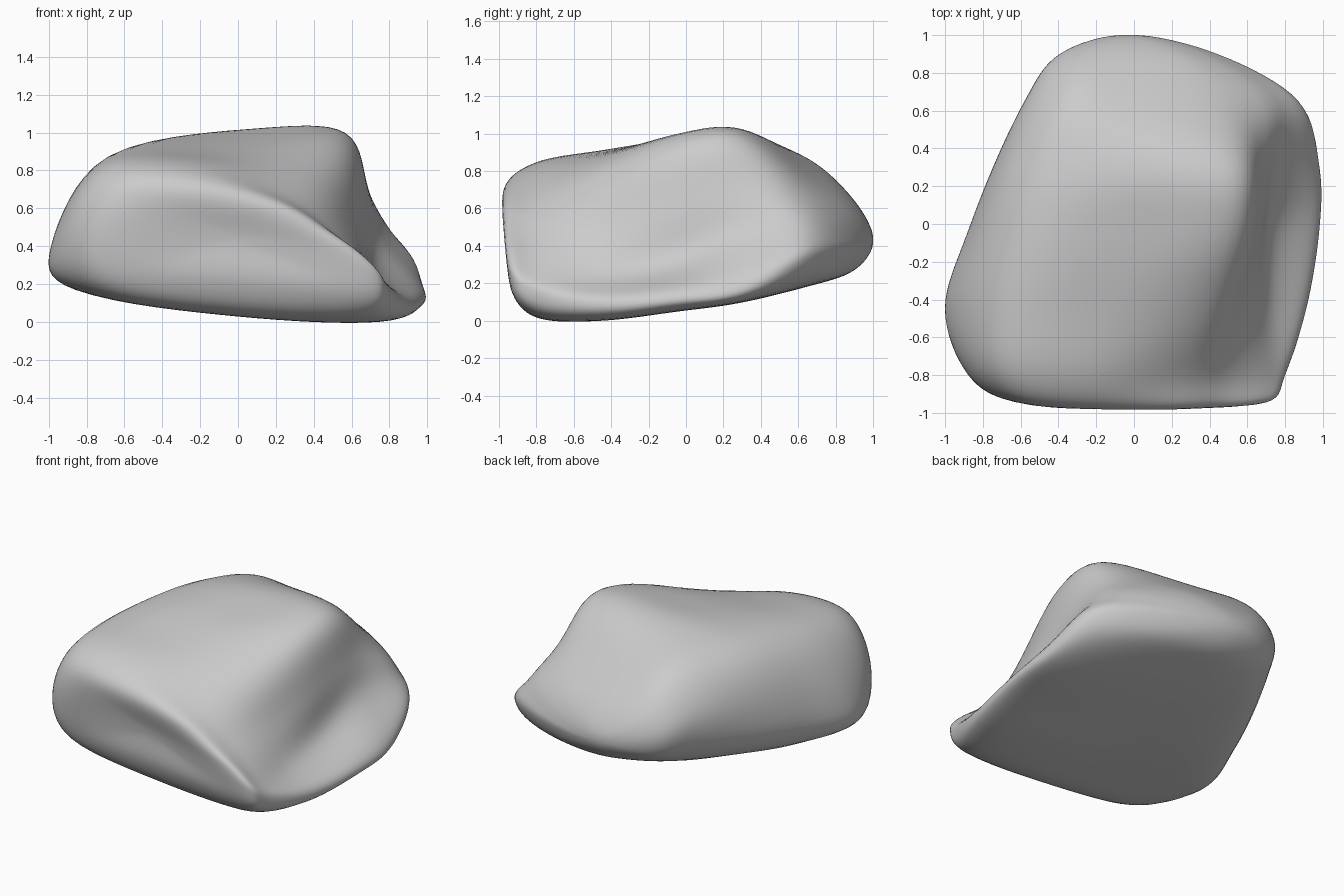
import bpy
import bmesh
from mathutils import Vector

default_cube = bpy.data.objects.get("Cube")
if default_cube:
    bpy.data.objects.remove(default_cube, do_unlink=True)

STEPS = 8

# Cross-sections from front to back: depth, then (x, z) points in hundredths.
# Each runs: bottom right, lip, shelf, wall, top right, top, top left, side, bottom left, bottom.
sections = [
    (-95, [(58, 17), (67, 27), (59, 38), (42, 49), (18, 62),
           (-20, 70), (-50, 68), (-62, 48), (-52, 27), (0, 21)]),
    (-80, [(68, 2), (80, 15), (72, 27), (52, 46), (26, 67),
           (-20, 83), (-69, 81), (-88, 46), (-74, 16), (0, 4)]),
    (-45, [(78, 0), (91, 11), (72, 25), (60, 49), (42, 81),
           (-15, 90), (-72, 86), (-99, 41), (-88, 17), (0, 4)]),
    (-5, [(85, 5), (97, 15), (72, 32), (67, 62), (55, 97),
          (3, 98), (-62, 91), (-87, 50), (-77, 18), (0, 8)]),
    (30, [(85, 10), (98, 19), (77, 45), (69, 70), (56, 99),
          (12, 102), (-52, 91), (-74, 55), (-63, 22), (10, 12)]),
    (65, [(70, 20), (88, 34), (79, 48), (65, 62), (40, 76),
          (-3, 85), (-38, 85), (-58, 58), (-46, 27), (10, 19)]),
    (90, [(30, 29), (44, 38), (42, 45), (34, 53), (20, 60),
          (-5, 64), (-29, 63), (-40, 50), (-32, 35), (0, 27)]),
]
front_pole = Vector((-0.02, -0.935, 0.44))
back_pole = Vector((-0.03, 1.005, 0.43))


def spline(a, b, c, d, t):
    """Smooth curve from b to c, passing through both."""
    return 0.5 * (2 * b + (c - a) * t + (2 * a - 5 * b + 4 * c - d) * t ** 2
                  + (3 * b - a - 3 * c + d) * t ** 3)


def closed_curve(points):
    n = len(points)
    return [spline(points[i - 1], points[i], points[(i + 1) % n], points[(i + 2) % n], s / STEPS)
            for i in range(n) for s in range(STEPS)]


def section_ring(index):
    depth, points = sections[index]
    ring = []
    for x, z in points:
        p = Vector((x, depth, z)) / 100
        # The front face leans forward at its top and right
        if index == 0:
            p.y -= 0.12 * (p.z - 0.4) + 0.03 * p.x
        ring.append(p)
    return closed_curve(ring)


# Loft the rings lengthwise, rounding over a pole at each end
rings = [section_ring(i) for i in range(len(sections))]
count = len(rings[0])
half = count // 2


def opposite(ring):
    return ring[half:] + ring[:half]


stations = ([opposite(rings[0]), [front_pole] * count] + rings
            + [[back_pole] * count, opposite(rings[-1])])
rows = []
for k in range(1, len(stations) - 2):
    for s in range(STEPS):
        rows.append([spline(*column, s / STEPS) for column in zip(*stations[k - 1:k + 3])])
rows = rows[1:]

bm = bmesh.new()
grid = [[bm.verts.new(p) for p in row] for row in rows]
first, last = bm.verts.new(front_pole), bm.verts.new(back_pole)
for j in range(count):
    n = (j + 1) % count
    bm.faces.new((first, grid[0][j], grid[0][n]))
    bm.faces.new((last, grid[-1][n], grid[-1][j]))
    for lower, upper in zip(grid, grid[1:]):
        bm.faces.new((lower[j], upper[j], upper[n], lower[n]))

# Soften the surface like weathered stone
for _ in range(6):
    bmesh.ops.smooth_vert(bm, verts=bm.verts, factor=0.5,
                          use_axis_x=True, use_axis_y=True, use_axis_z=True)
bmesh.ops.recalc_face_normals(bm, faces=bm.faces)
for face in bm.faces:
    face.smooth = True

mesh = bpy.data.meshes.new("boulder")
bm.to_mesh(mesh)
bm.free()
boulder = bpy.data.objects.new("boulder", mesh)
bpy.context.collection.objects.link(boulder)

# Plain stone colour
stone = bpy.data.materials.new("stone_grey")
stone.use_nodes = True
colour = (0.6, 0.6, 0.6, 1.0)
stone.diffuse_color = colour
for node in stone.node_tree.nodes:
    if node.type == "BSDF_PRINCIPLED":
        node.inputs["Base Color"].default_value = colour
        node.inputs["Roughness"].default_value = 0.8
mesh.materials.append(stone)
